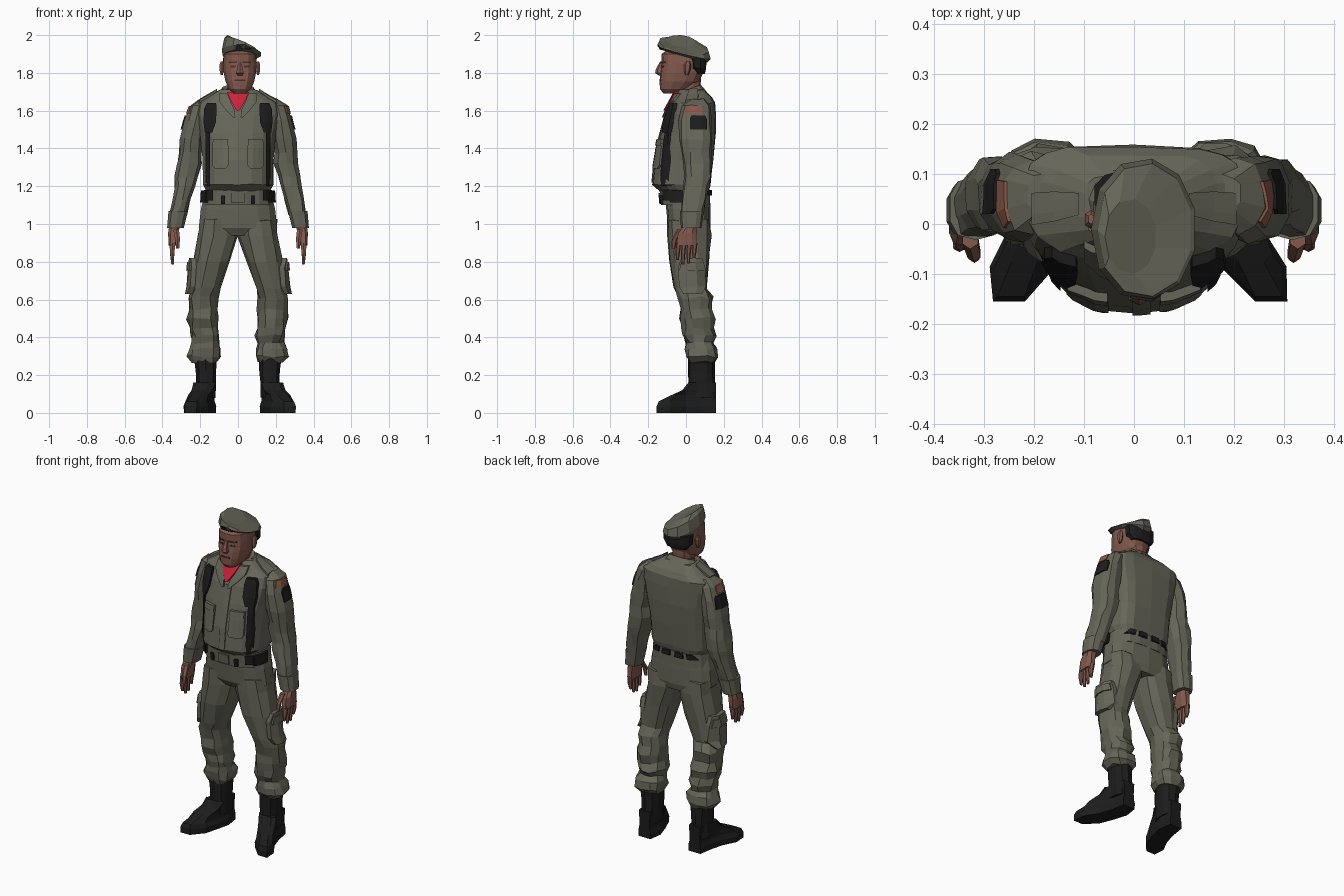
import bpy, bmesh, random
from math import cos, sin, pi, copysign
from mathutils import Vector
from mathutils.bvhtree import BVHTree

random.seed(4)
cube = bpy.data.objects.get("Cube")
if cube:
    bpy.data.objects.remove(cube)


def material(name, r, g, b):
    m = bpy.data.materials.new(name)
    m.use_nodes = True
    m.diffuse_color = (r, g, b, 1)
    node = m.node_tree.nodes["Principled BSDF"]
    node.inputs["Base Color"].default_value = (r, g, b, 1)
    node.inputs["Roughness"].default_value = 0.9
    return m


OLIVE = material("olive cloth", .135, .132, .1)
BLACK = material("black leather", .012, .012, .012)
SKIN = material("brown skin", .225, .1, .075)
DARK = material("dark brown", .06, .027, .02)
RED = material("red scarf", .6, .015, .04)
RUST = material("rust badge", .26, .1, .065)
trees = {}


def finish(name, bm, mat):
    """Turn a bmesh into a flat shaded object and remember its surface."""
    bmesh.ops.recalc_face_normals(bm, faces=bm.faces)
    trees[name] = BVHTree.FromBMesh(bm)
    mesh = bpy.data.meshes.new(name)
    bm.to_mesh(mesh)
    bm.free()
    mesh.materials.append(mat)
    bpy.context.collection.objects.link(bpy.data.objects.new(name, mesh))


def skin_rings(name, rings, mat):
    """Bridge equal rings of points and cap both ends."""
    bm = bmesh.new()
    loops = [[bm.verts.new(p) for p in ring] for ring in rings]
    n = len(loops[0])
    for a, b in zip(loops, loops[1:]):
        for i in range(n):
            j = (i + 1) % n
            bm.faces.new((a[i], a[j], b[j], b[i]))
    bm.faces.new(loops[0])
    bm.faces.new(loops[-1])
    finish(name, bm, mat)


def loft(name, sections, mat, n=10, power=2.6, s=1, jitter=0, front=None):
    """Sections are (z, x min, x max, y front, y back, optional x slope, y slope)."""
    rings = []
    for z, x0, x1, y0, y1, *slope in sections:
        tx, ty = slope or (0, 0)
        ring = []
        for i in range(n):
            a = 2 * pi * (i + .5) / n
            e = front if front and sin(a) < 0 else power
            c, d = [copysign(abs(v) ** (2 / e), v) for v in (cos(a), sin(a))]
            x, y = (x0 + x1 + c * (x1 - x0)) / 2, (y0 + y1 + d * (y1 - y0)) / 2
            p = Vector((s * x, y, z + tx * x + ty * y))
            ring.append(p + Vector([random.uniform(-jitter, jitter) for _ in p]))
        rings.append(ring)
    skin_rings(name, rings, mat)


def applique(name, target, facing, stations, depth, mat, s=1):
    """Lay a raised strip on a surface; stations are (across, along, half width)."""
    out = {"front": Vector((0, -1, 0)), "back": Vector((0, 1, 0)),
           "side": Vector((s, 0, 0)), "top": Vector((0, 0, 1))}[facing]
    bm = bmesh.new()
    rows = []
    for u, v, w in stations:
        row = []
        for k in (-1, -.35, .35, 1):
            q = u + k * w
            p = {"side": Vector((0, q, v)), "top": Vector((s * v, q, 0))}.get(facing, Vector((s * q, 0, v)))
            hit = trees[target].ray_cast(p + out * 3, -out)[0]
            hit = hit or trees[target].find_nearest(p + out * .15)[0]
            row.append(bm.verts.new(hit + out * depth))
        rows.append(row)
    for a, b in zip(rows, rows[1:]):
        for i in range(3):
            bm.faces.new((a[i], a[i + 1], b[i + 1], b[i]))
    new = bmesh.ops.extrude_face_region(bm, geom=bm.faces[:])["geom"]
    moved = [v for v in new if isinstance(v, bmesh.types.BMVert)]
    bmesh.ops.translate(bm, verts=moved, vec=-out * (depth + .012))
    finish(name, bm, mat)


def sym(rows, cx=0):
    """Expand (z, half width, front, back, optional slopes) rows into loft sections."""
    return [(z, cx - w, cx + w, f, b, *slope) for z, w, f, b, *slope in rows]


# Jacket and hips, round in front and flat across the back
loft("jacket", sym([
    (1.17, .168, -.135, .12), (1.21, .187, -.178, .13), (1.34, .187, -.168, .145),
    (1.48, .203, -.138, .155), (1.58, .225, -.108, .157), (1.64, .22, -.078, .155),
    (1.67, .165, -.06, .138), (1.71, .1, -.045, .1)]), OLIVE, 18, 4, jitter=.003, front=2.3)
loft("hips", sym([(.94, .17, -.07, .12), (.98, .212, -.095, .13), (1.08, .2, -.105, .13),
                  (1.18, .175, -.11, .125)]), OLIVE, 14)
loft("belt", sym([(1.1, .188, -.135, .13), (1.18, .183, -.142, .13)]), OLIVE, 16, 3, front=2.4)
applique("belt_buckle", "belt", "front", [(0, 1.165, .035), (0, 1.11, .035)], .008, OLIVE)
applique("button_placket", "jacket", "front",
         [(.015, z, .018) for z in (1.58, 1.46, 1.34, 1.22)], .006, OLIVE)

# Collar and scarf
loft("neck", sym([(1.62, .055, -.03, .07), (1.78, .06, -.06, .08)], .005), SKIN)
loft("scarf", sym([(1.66, .075, -.062, .07, 0, .25), (1.715, .064, -.06, .075, 0, .25)], .003), RED, 12, 2)
applique("scarf_front", "jacket", "front", [(0, 1.7, .058), (0, 1.66, .042), (0, 1.6, .008)], .022, RED)
loft("collar", sym([(1.665, .11, -.045, .11, 0, .35), (1.71, .083, -.03, .08, 0, .35)]), OLIVE, 12)

# Head
loft("head", sym([
    (1.692, .035, -.12, -.03), (1.715, .06, -.138, .02), (1.755, .078, -.14, .07),
    (1.8, .087, -.136, .092), (1.85, .09, -.13, .1), (1.9, .086, -.13, .09),
    (1.922, .05, -.1, .04)], .01), SKIN, 14, 2.5)
loft("nose", sym([(1.787, .014, -.145, -.12), (1.8, .023, -.163, -.11),
                  (1.82, .016, -.16, -.11), (1.86, .01, -.137, -.11)], .01), SKIN, 6)
loft("hair", sym([(1.795, .066, .045, .1), (1.825, .09, .015, .108),
                  (1.88, .092, .005, .11)], .01), BLACK, 12, 2.5)
applique("mouth", "head", "front", [(.01, 1.765, .026), (.01, 1.757, .03)], .004, DARK)
for s, side in ((1, "left"), (-1, "right")):
    mid = .01 + s * .037
    applique(side + "_eye", "head", "front", [(mid, 1.838, .014), (mid, 1.829, .014)], .003, DARK)
    applique(side + "_brow", "head", "front", [(mid, 1.86, .022), (mid, 1.853, .022)], .005, DARK)
    loft(side + "_ear", sym([(1.79, .006, -.005, .012), (1.81, .012, -.01, .022),
                             (1.845, .013, -.01, .028), (1.86, .006, .0, .02)], .01 + s * .096), SKIN, 6)

# Beret, peaked over the right side and drooping to the left
loft("beret", [(1.885, -.08, .105, -.135, .113, 0, -.28), (1.908, -.086, .125, -.154, .132, -.1, -.25),
               (1.95, -.073, .117, -.146, .122, -.42, -.2),
               (1.963, -.058, .045, -.1, .05, -.6, -.08)], OLIVE, 11, 2.1)
applique("beret_badge", "beret", "front", [(.015, 1.95, .022), (.03, 1.925, .045)], .006, BLACK)

# Boot footprint, as (offset from the foot axis, y)
HALF = [(.042, .16), (.055, .08), (.056, 0), (.066, -.085), (.032, -.155)]
FOOT = HALF + [(-x, y) for x, y in reversed(HALF)]


def boot(name, s, splay):
    rings = []
    for z, limit, scale in ((0, -.155, .95), (.035, -.155, 1), (.06, -.145, .85), (.095, -.075, .8),
                            (.12, -.02, .85), (.16, .012, .9)):
        ring = []
        for off, y in FOOT:
            q = max(y, limit + (.02 if abs(off) > .05 else 0))
            ring.append((s * (.17 + max(0, .05 - q) * splay + off * scale), q, z))
        rings.append(ring)
    skin_rings(name, rings, BLACK)


for s, side in ((1, "left"), (-1, "right")):
    # Legs with bloused hems
    leg = side + "_trouser_leg"
    loft(leg, [
        (1.02, .01, .205, -.095, .13), (.94, .0, .215, -.095, .13), (.8, .042, .235, -.088, .125),
        (.66, .095, .252, -.06, .118), (.61, .108, .265, -.045, .14), (.55, .105, .262, -.032, .135),
        (.5, .1, .27, -.03, .152), (.45, .1, .258, -.02, .145), (.41, .093, .252, -.018, .16),
        (.37, .1, .243, 0, .145), (.34, .088, .262, -.002, .168), (.3, .088, .27, .0, .17),
        (.27, .105, .24, .015, .15)], OLIVE, 11, 2.4, s, .008)
    applique(side + "_cargo_pocket", leg, "side",
             [(.03, .82, .055), (.03, .77, .072), (.035, .67, .072), (.035, .63, .05)], .026, OLIVE, s)
    applique(side + "_pocket_flap", side + "_cargo_pocket", "side",
             [(.03, .8, .055), (.03, .755, .065)], .008, OLIVE, s)
    # Boots
    boot(side + "_boot_foot", s, .45 + s * .06)
    loft(side + "_boot_shaft", [(.08, .118, .228, .01, .158), (.16, .115, .222, .012, .152),
                                (.22, .112, .226, .012, .152), (.31, .11, .236, .012, .155)], BLACK, 10, 2.6, s, .003)
    # Sleeves
    sleeve = side + "_sleeve"
    loft(sleeve, [
        (1.66, .15, .21, .02, .1), (1.625, .15, .262, -.02, .13), (1.55, .165, .288, -.035, .14),
        (1.45, .18, .31, -.035, .14), (1.38, .19, .312, -.025, .132), (1.32, .19, .322, -.02, .14),
        (1.25, .21, .335, -.012, .135), (1.2, .225, .338, -.02, .125), (1.13, .245, .352, -.022, .11),
        (1.05, .268, .365, -.028, .09)], OLIVE, 10, 2.4, s, .006)
    loft(side + "_cuff", [(1.07, .262, .37, -.032, .095), (.98, .285, .377, -.027, .082)], OLIVE, 10, 2.6, s)
    # Hands
    loft(side + "_palm", [(1, .305, .365, -.005, .06), (.95, .312, .372, -.045, .06),
                          (.885, .322, .368, -.055, .06)], SKIN, 8, 2.6, s)
    for i, tip in enumerate((.81, .785, .79, .82)):
        y = -.052 + i * .029
        loft(f"{side}_finger_{i + 1}", [(.9, .328, .364, y, y + .026), (.85, .335, .363, y - .004, y + .02),
                                        (tip, .338, .354, y, y + .014)], SKIN, 6, 2, s)
    loft(side + "_thumb", [(.97, .31, .345, -.05, -.01), (.92, .305, .335, -.075, -.045),
                           (.87, .31, .328, -.078, -.058)], SKIN, 6, 2, s)
    # Sleeve badges and shoulder tabs
    applique(side + "_arm_patch", sleeve, "side",
             [(.065, 1.575, .035), (.065, 1.555, .045), (.065, 1.5, .045)], .008, BLACK, s)
    applique(side + "_shoulder_badge", sleeve, "side", [(.045, 1.625, .04), (.04, 1.585, .048)], .006, RUST, s)
    applique(side + "_shoulder_tab", "jacket", "top",
             [(.04, .11, .022), (.035, .16, .03), (.03, .205, .032)], .014, OLIVE, s)
    # Harness, lapels and chest pockets
    applique(side + "_lapel", "jacket", "front",
             [(.078, 1.69, .022), (.07, 1.65, .03), (.045, 1.61, .025), (.02, 1.565, .006)], .016, OLIVE, s)
    applique(side + "_chest_pocket", "jacket", "front",
             [(.093, 1.45, .04), (.093, 1.4, .042), (.093, 1.31, .042), (.093, 1.295, .03)], .012, OLIVE, s)
    applique(side + "_pocket_lid", side + "_chest_pocket", "front",
             [(.093, 1.45, .04), (.093, 1.415, .04)], .006, OLIVE, s)
    applique(side + "_harness_pad", "jacket", "front",
             [(.14, 1.64, .024), (.146, 1.61, .033), (.15, 1.54, .033), (.156, 1.485, .02)], .022, BLACK, s)
    applique(side + "_harness_strap", "jacket", "front",
             [(.16, z, .013) for z in (1.5, 1.42, 1.34, 1.26, 1.2)], .014, BLACK, s)
    # Belt fittings
    applique(side + "_belt_pouch", "belt", "side", [(-.04, 1.178, .05), (-.04, 1.115, .045)], .016, BLACK, s)
    applique(side + "_belt_keeper", "belt", "front", [(.155, 1.178, .022), (.155, 1.125, .022)], .018, BLACK, s)
    applique(side + "_belt_clip", "belt", "front", [(.08, 1.15, .01), (.08, 1.105, .01)], .012, BLACK, s)
    for u in (.045, .125):
        applique(f"{side}_rear_belt_loop_{u}", "belt", "back", [(u, 1.19, .028), (u, 1.15, .028)], .01, BLACK, s)
